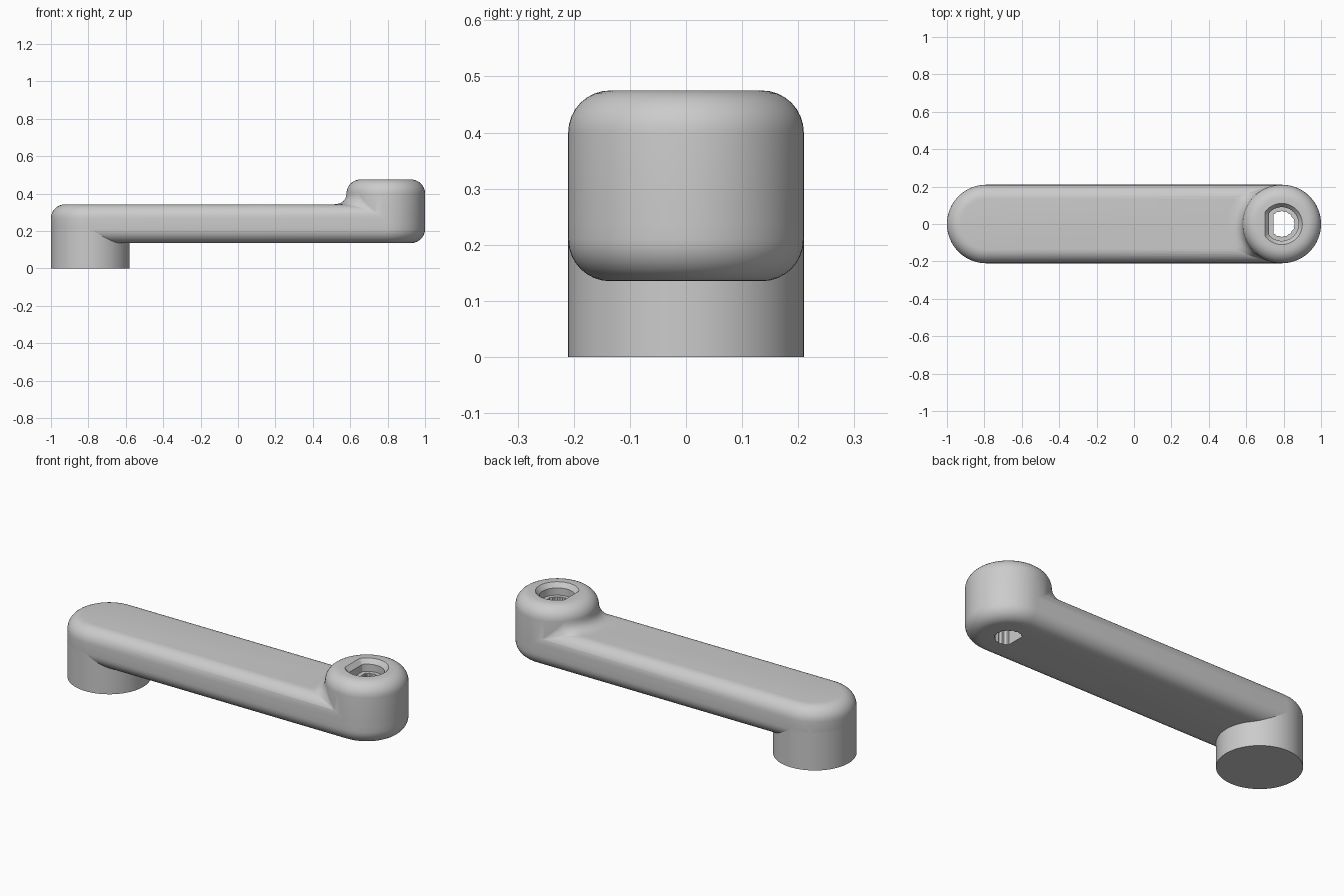
import bpy, bmesh
from math import sin, cos, pi, sqrt, radians

cube = bpy.data.objects.get("Cube")
if cube:
    bpy.data.objects.remove(cube, do_unlink=True)

SEG = 64            # sides of a full circle
R = 0.21            # outer radius of the arm ends and bosses
END = 0.79          # distance of each end axis from the middle
ROUND = 0.075       # edge rounding
ARM_LOW, ARM_TOP, HUB_TOP = 0.135, 0.342, 0.475

grey = bpy.data.materials.new("mid grey")
grey.use_nodes = True
grey.diffuse_color = (0.6, 0.6, 0.6, 1)
grey.node_tree.nodes["Principled BSDF"].inputs["Base Color"].default_value = grey.diffuse_color


def loft(name, rings, closed=True):
    """Skin a stack of point rings; closed ones are capped into a solid."""
    bm = bmesh.new()
    rows = [[bm.verts.new(p) for p in ring] for ring in rings]
    n = len(rows[0])
    for a, b in zip(rows, rows[1:]):
        for i in range(n if closed else n - 1):
            j = (i + 1) % n
            bm.faces.new((a[i], a[j], b[j], b[i]))
    if closed:
        bm.faces.new(rows[0][::-1])
        bm.faces.new(rows[-1])
        bmesh.ops.recalc_face_normals(bm, faces=bm.faces)
    mesh = bpy.data.meshes.new(name)
    bm.to_mesh(mesh)
    bm.free()
    mesh.materials.append(grey)
    obj = bpy.data.objects.new(name, mesh)
    bpy.context.collection.objects.link(obj)
    return obj


def circle(r, z, x):
    return [(x + r * cos(2 * pi * i / SEG), r * sin(2 * pi * i / SEG), z) for i in range(SEG)]


def stadium(r, z):
    half = [pi * i / (SEG // 2) - pi / 2 for i in range(SEG // 2 + 1)]
    return ([(END + r * cos(a), r * sin(a), z) for a in half] +
            [(-END - r * cos(a), -r * sin(a), z) for a in half])


def d_shape(r, flat, z, flute=0.0):
    pts = []
    for i in range(SEG):
        a = 2 * pi * i / SEG
        q = r - flute * (1 - cos(16 * a)) / 2
        pts.append((END + max(q * cos(a), -flat), q * sin(a), z))
    return pts


def rounded(z, up):
    """Radius and height pairs for a rounded rim ending at height z."""
    steps = [radians(90) * i / 8 for i in range(9)]
    return [(R - ROUND + ROUND * cos(a), z + up * ROUND * (sin(a) - 1)) for a in steps]


def apply_boolean(target, tool, operation):
    mod = target.modifiers.new(operation, "BOOLEAN")
    mod.operation, mod.solver, mod.object = operation, "EXACT", tool
    bpy.context.view_layer.objects.active = target
    bpy.ops.object.modifier_apply(modifier=mod.name)
    bpy.data.objects.remove(tool, do_unlink=True)


# Arm with rounded rims, and the raised hub at its left end
arm_profile = rounded(ARM_LOW, -1)[::-1] + rounded(ARM_TOP, 1)
arm = loft("crank_arm", [stadium(r, z) for r, z in arm_profile])
hub = loft("hub", [circle(r, z, END) for r, z in [(R, 0.24)] + rounded(HUB_TOP, 1)])
apply_boolean(arm, hub, "UNION")

# D-shaped shaft hole with a stepped, bevelled mouth
bore = loft("bore_cutter", [
    d_shape(0.07, 0.045, 0.05, 0.005), d_shape(0.07, 0.045, 0.41, 0.005),
    d_shape(0.09, 0.068, 0.41), d_shape(0.09, 0.068, 0.45),
    d_shape(0.11, 0.09, HUB_TOP), d_shape(0.11, 0.09, 0.55)])
apply_boolean(arm, bore, "DIFFERENCE")

# Round foot under the other end
foot = loft("foot", [circle(R, 0, -END), circle(R, 0.25, -END)])


# Concave blend between the hub wall and the arm top
def arm_height(y):
    over = max(abs(y) - (R - ROUND), 0)
    return ARM_TOP - ROUND + sqrt(max(ROUND ** 2 - over ** 2, 0))


rows = []
for i in range(-32, 33):
    a = radians(84) * i / 32
    reach = min(ROUND, R * 0.9 * (1 / max(abs(sin(a)), 0.01) - 1))
    z0, z1 = arm_height(R * sin(a)), arm_height((R + reach) * sin(a))
    row = []
    for k in range(9):
        t = k / 8
        rad = R - 0.0005 + reach * t * t
        z = (z0 + 0.85 * reach) * (1 - t) ** 2 + z0 * 2 * t * (1 - t) + z1 * t * t
        row.append((END - rad * cos(a), rad * sin(a), z))
    rows.append(row)
fillet = loft("hub_blend", rows[::-1], closed=False)
if fillet.data.polygons[len(fillet.data.polygons) // 2].normal.z < 0:
    fillet.data.flip_normals()

# Smooth shading with crisp hard edges
for obj in (arm, foot, fillet):
    bpy.ops.object.select_all(action="DESELECT")
    obj.select_set(True)
    bpy.context.view_layer.objects.active = obj
    bpy.ops.object.shade_smooth_by_angle(angle=radians(30))
